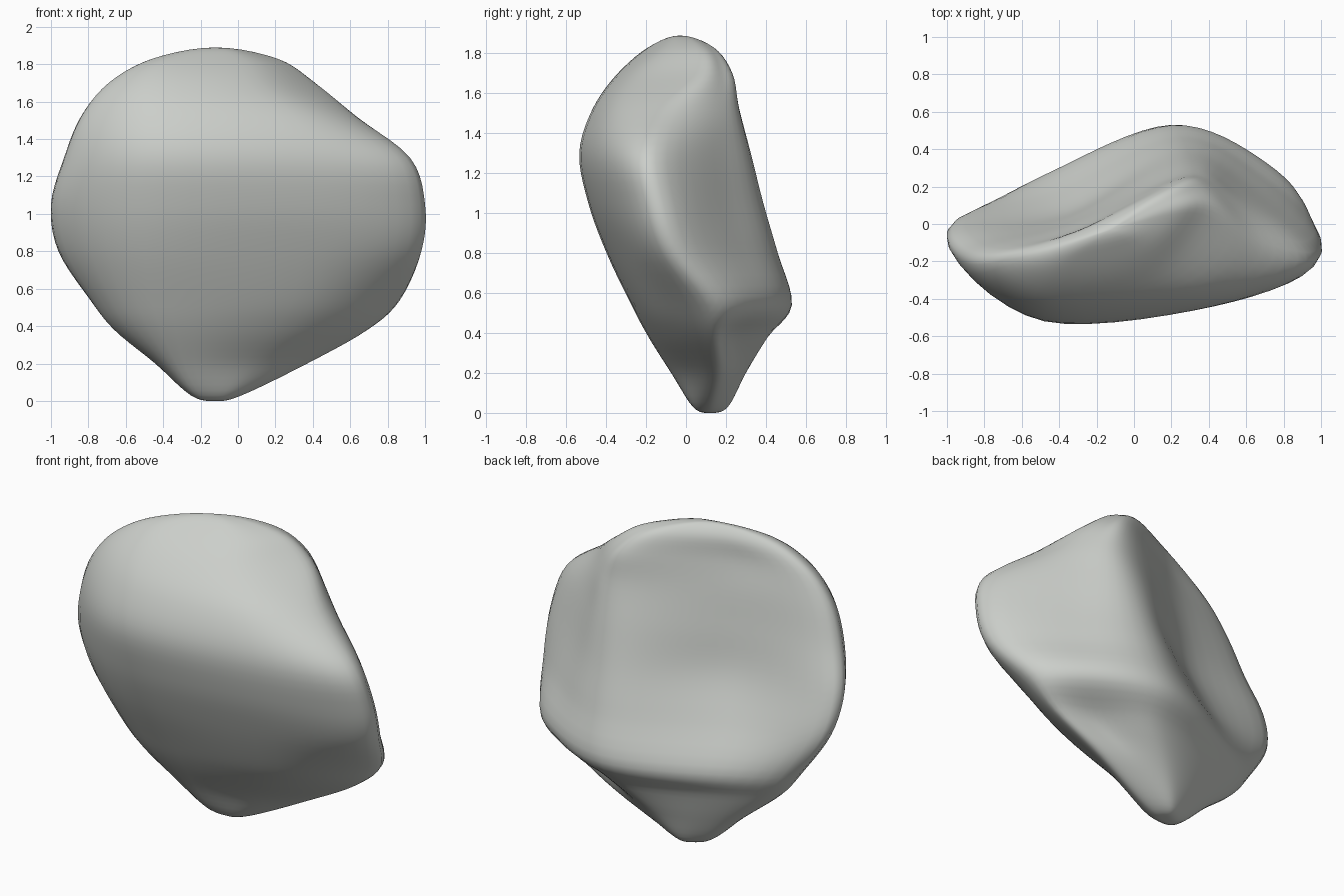
import bpy
import bmesh
from mathutils import Vector

cube = bpy.data.objects.get("Cube")
if cube:
    bpy.data.objects.remove(cube, do_unlink=True)

ROUND_STEPS = 7    # subdivisions between neighbouring rails
HEIGHT_STEPS = 5   # subdivisions between neighbouring levels

# Heights of the horizontal sections
levels = [.03, .2, .38, .54, .8, 1.05, 1.3, 1.52, 1.7, 1.83]

# Guide rails running up the boulder, one (x, y) per level
left_rim = [(-.25, .12), (-.44, .1), (-.66, .06), (-.79, .04), (-.96, 0),
            (-1, -.07), (-.93, -.15), (-.84, -.18), (-.69, -.17), (-.45, -.13)]
front_left = [(-.22, .04), (-.33, -.07), (-.41, -.18), (-.46, -.26), (-.5, -.38),
              (-.5, -.47), (-.48, -.52), (-.47, -.46), (-.45, -.34), (-.35, -.19)]
front_right = [(-.06, .05), (.08, -.01), (.28, -.11), (.4, -.19), (.45, -.31),
               (.45, -.4), (.42, -.44), (.3, -.38), (.12, -.25), (.03, -.11)]
right_rim = [(.02, .12), (.37, .15), (.69, .13), (.86, .1), (.98, -.08),
             (1, -.16), (.92, -.2), (.63, -.12), (.4, .04), (.2, .05)]
right_hollow = [(-.03, .18), (.2, .24), (.47, .24), (.64, .37), (.66, .27),
                (.62, .21), (.56, .18), (.48, .17), (.35, .18), (.18, .12)]
back_ridge = [(-.1, .21), (0, .3), (.18, .41), (.2, .53), (.22, .46),
              (.23, .385), (.24, .32), (.24, .26), (.2, .22), (.08, .13)]
left_hollow = [(-.18, .18), (-.25, .23), (-.27, .29), (-.36, .32), (-.4, .17),
               (-.36, .07), (-.34, .03), (-.32, 0), (-.3, -.03), (-.2, 0)]
rails = [left_rim, front_left, front_right, right_rim,
         right_hollow, back_ridge, left_hollow]

foot = Vector((-.12, .12, 0))
crown = Vector((-.12, -.03, 1.89))


def spline(a, b, c, d, t):
    """Smooth curve from b to c, guided by a and d."""
    return (b * 2 + (c - a) * t + (a * 2 - b * 5 + c * 4 - d) * t ** 2
            + (b * 3 - a - c * 3 + d) * t ** 3) / 2


def across(point, pole):
    """Point reflected over a pole, so that the surface stays round there."""
    return Vector((2 * pole.x - point.x, 2 * pole.y - point.y, point.z))


def smooth_rail(rail):
    """Dense rail from the foot to the crown."""
    pts = [Vector((x, y, z)) for (x, y), z in zip(rail, levels)]
    pts = [across(pts[0], foot), foot, *pts, crown, across(pts[-1], crown)]
    dense = [spline(*pts[i:i + 4], s / HEIGHT_STEPS)
             for i in range(len(pts) - 3) for s in range(HEIGHT_STEPS)]
    return dense + [crown.copy()]


def smooth_ring(points):
    """Dense closed ring through the rails."""
    n = len(points)
    return [spline(*(points[(i + k) % n] for k in (-1, 0, 1, 2)), s / ROUND_STEPS)
            for i in range(n) for s in range(ROUND_STEPS)]


# Stone colour
stone = bpy.data.materials.new("stone_grey")
stone.use_nodes = True
colour = (.6, .62, .59, 1)
stone.diffuse_color = colour
stone.node_tree.nodes["Principled BSDF"].inputs["Base Color"].default_value = colour

# Boulder skin lofted through the rails
bm = bmesh.new()
rings = [[bm.verts.new(p) for p in smooth_ring(section)]
         for section in zip(*map(smooth_rail, rails))]
for low, high in zip(rings, rings[1:]):
    for i in range(len(low)):
        j = (i + 1) % len(low)
        bm.faces.new((low[i], low[j], high[j], high[i]))
bmesh.ops.remove_doubles(bm, verts=bm.verts, dist=.0005)
bmesh.ops.recalc_face_normals(bm, faces=bm.faces)
for face in bm.faces:
    face.smooth = True

mesh = bpy.data.meshes.new("boulder")
bm.to_mesh(mesh)
bm.free()
mesh.materials.append(stone)
boulder = bpy.data.objects.new("boulder", mesh)
bpy.context.collection.objects.link(boulder)
